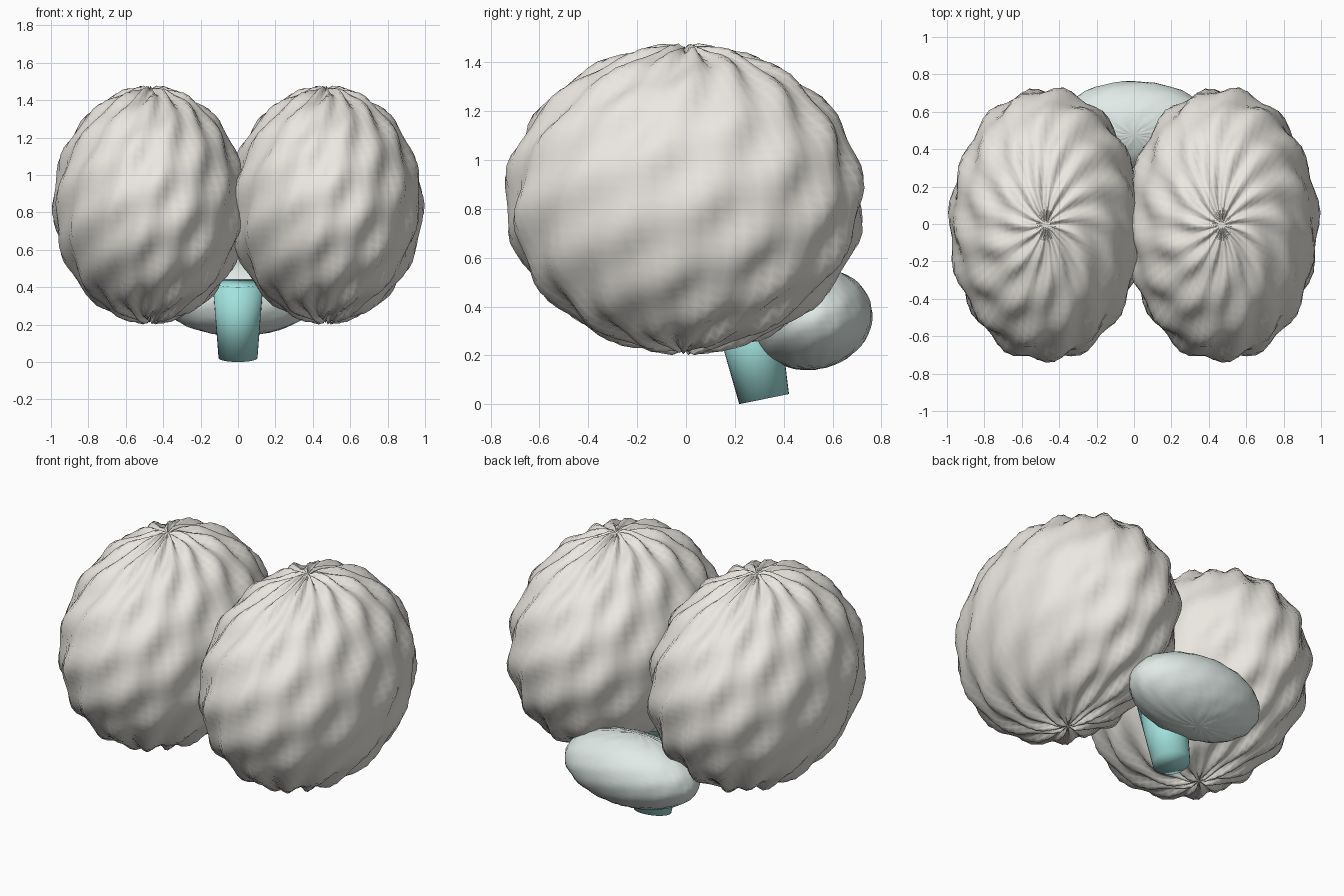
import bpy, bmesh, math
from mathutils import Vector

if "Cube" in bpy.data.objects:
    bpy.data.objects.remove(bpy.data.objects["Cube"])


def material(name, rgb):
    m = bpy.data.materials.new(name)
    m.diffuse_color = (*rgb, 1)
    m.use_nodes = True
    m.node_tree.nodes["Principled BSDF"].inputs["Base Color"].default_value = m.diffuse_color
    return m


# Ellipsoid whose surface is folded by slanting waves that meet at the poles
def folded_lobe(name, loc, radii, fold, mat, tilt=0, segs=72, rings=44):
    bm = bmesh.new()
    bmesh.ops.create_uvsphere(bm, u_segments=segs, v_segments=rings, radius=1)
    for v in bm.verts:
        az = math.atan2(v.co.y, v.co.x)
        lat = math.asin(max(-1, min(1, v.co.z)))
        wave = 0.6 * math.sin(15 * az - 6 * lat) + 0.4 * math.sin(6 * az - 14 * lat + 1)
        if abs(v.co.z) > 0.9999:
            wave = 0
        k = 1 + fold * wave
        v.co = Vector((v.co.x * radii[0], v.co.y * radii[1], v.co.z * radii[2])) * k
    me = bpy.data.meshes.new(name)
    bm.to_mesh(me)
    bm.free()
    ob = bpy.data.objects.new(name, me)
    bpy.context.collection.objects.link(ob)
    ob.location = loc
    ob.rotation_euler.x = tilt
    me.materials.append(mat)
    for p in me.polygons:
        p.use_smooth = True
    return ob


cortex = material("cortex", (0.83, 0.80, 0.75))
pale = material("pale_green", (0.75, 0.83, 0.80))
teal = material("teal", (0.36, 0.76, 0.73))

# Two large hemispheres, side by side
for side, x in (("left", -0.47), ("right", 0.47)):
    folded_lobe(side + "_hemisphere", (x, -0.005, 0.84), (0.51, 0.722, 0.617), 0.04, cortex)

# Small rear lobe tucked underneath
folded_lobe("cerebellum", (0, 0.515, 0.35), (0.42, 0.25, 0.207), 0.015, pale,
            tilt=math.radians(11), segs=48, rings=28)

# Tapered stem leaning forward
tilt = math.radians(11.5)
length = 0.415
axis = Vector((0, -math.sin(tilt), math.cos(tilt)))
bpy.ops.mesh.primitive_cone_add(vertices=32, radius1=0.104, radius2=0.136, depth=length,
                                location=Vector((0, 0.32, 0.021)) + axis * length / 2,
                                rotation=(tilt, 0, 0))
stem = bpy.context.object
stem.name = "brain_stem"
stem.data.materials.append(teal)
bpy.ops.object.shade_smooth()
